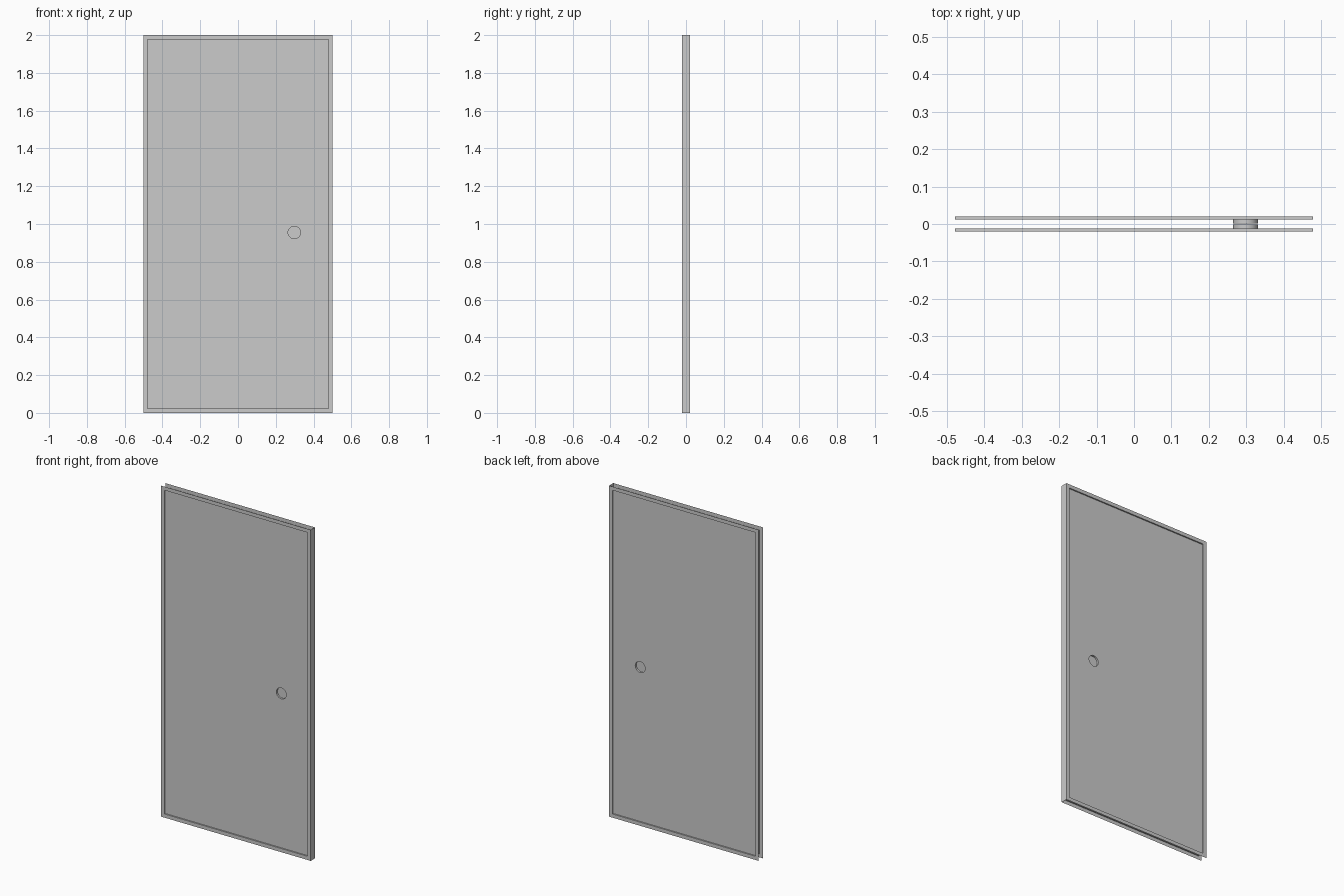
import bpy, bmesh
from math import cos, sin, tau
from mathutils import Vector

if "Cube" in bpy.data.objects:
    bpy.data.objects.remove(bpy.data.objects["Cube"])

W, H, T = 0.5, 2.0, 0.02        # half width, height, half thickness
RIM, PY = 0.022, 0.012          # rim width, panel half spacing
CX, CZ, R, N = 0.298, 0.955, 0.033, 32


def rect(inset, y):
    return [(-W + inset, y, inset), (W - inset, y, inset),
            (W - inset, y, H - inset), (-W + inset, y, H - inset)]


def circle(y):
    return [(CX + R * cos(tau * i / N), y, CZ + R * sin(tau * i / N)) for i in range(N)]


def make(name, build):
    bm = bmesh.new()
    build(bm)
    me = bpy.data.meshes.new(name)
    bm.to_mesh(me)
    bm.free()
    ob = bpy.data.objects.new(name, me)
    bpy.context.collection.objects.link(ob)
    return ob


def ring(bm, pts):
    return [bm.verts.new(p) for p in pts]


def strip(bm, a, b, flip=False):
    n = len(a)
    for i in range(n):
        j = (i + 1) % n
        f = bm.faces.new((a[i], a[j], b[j], b[i]))
        if flip:
            f.normal_flip()


def leaf(side):
    """Flat rim, recess walls and holed panel for one face of the door."""
    def build(bm):
        outer, lip, inner = (ring(bm, rect(i, y)) for i, y in
                             ((0, side * T), (RIM, side * T), (RIM, side * PY)))
        strip(bm, outer, lip, side > 0)
        strip(bm, lip, inner, side > 0)
        hole = ring(bm, circle(side * PY))
        edges = []
        for loop in (inner, hole):
            for i in range(len(loop)):
                pair = (loop[i], loop[(i + 1) % len(loop)])
                edges.append(bm.edges.get(pair) or bm.edges.new(pair))
        res = bmesh.ops.triangle_fill(bm, use_beauty=True, edges=edges,
                                      normal=Vector((0, side, 0)))
        for f in res["geom"]:
            if isinstance(f, bmesh.types.BMFace):
                f.normal_update()
                if f.normal.y * side < 0:
                    f.normal_flip()
    return build


def pull(side):
    """Shallow round finger pull: wall and floor."""
    def build(bm):
        mouth, floor = ring(bm, circle(side * PY)), ring(bm, circle(side * 0.001))
        strip(bm, mouth, floor, side > 0)
        f = bm.faces.new(floor)
        if side > 0:
            f.normal_flip()
    return build


def edge(bm):
    bm.faces.new(ring(bm, [(W, -T, 0), (W, T, 0), (W, T, H), (W, -T, H)]))


# Front and back faces with their recessed pulls
for label, side in (("front", -1), ("back", 1)):
    make(label + "_panel", leaf(side))
    cup = make(label + "_finger_pull", pull(side))
    bpy.ops.object.select_all(action='DESELECT')
    cup.select_set(True)
    bpy.context.view_layer.objects.active = cup
    bpy.ops.object.shade_smooth_by_angle()

# Closed edge on the pull side; the other edges stay open
make("closing_edge", edge)
